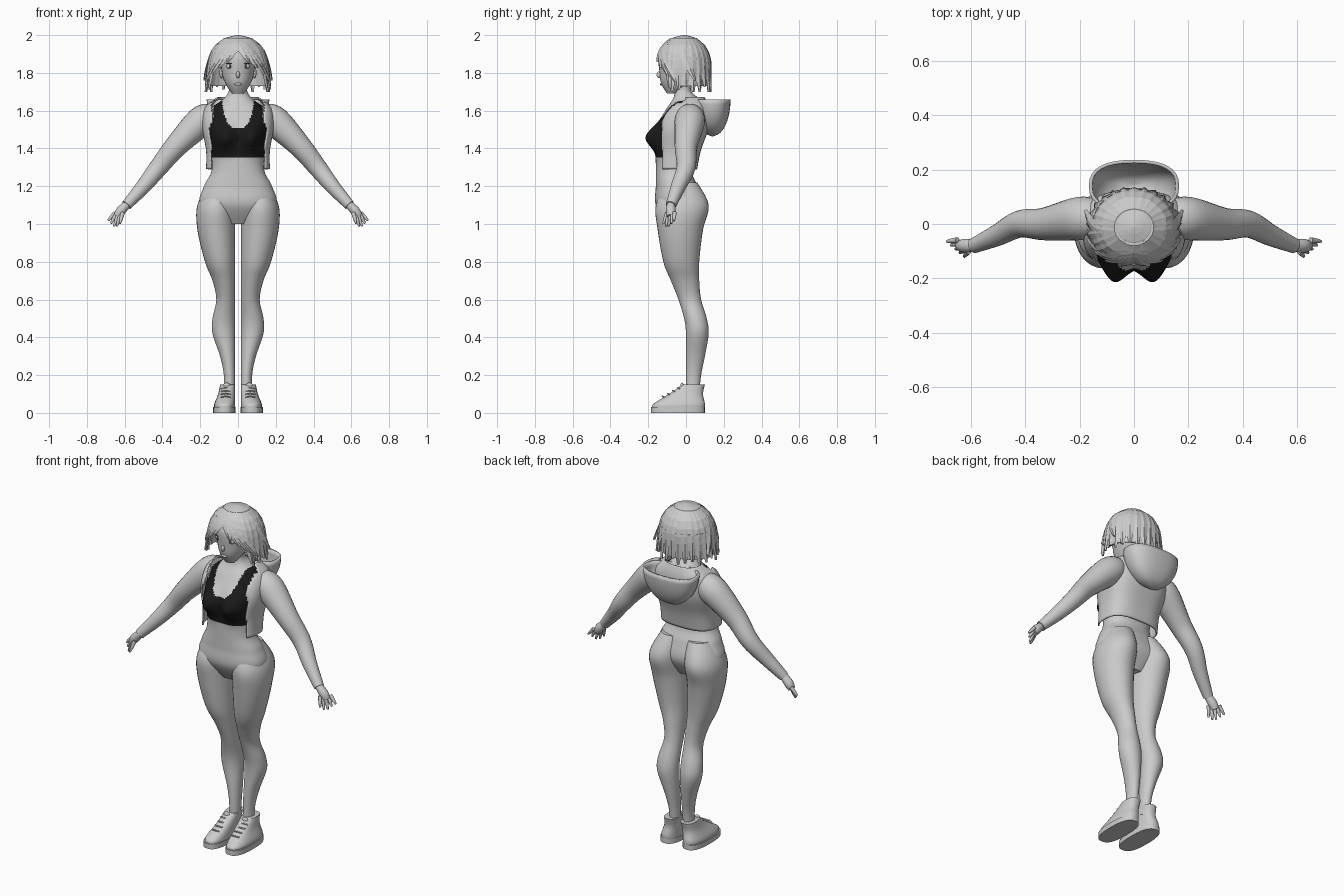
import bpy, bmesh, math
from mathutils import Vector

if "Cube" in bpy.data.objects:
    bpy.data.objects.remove(bpy.data.objects["Cube"], do_unlink=True)


def material(name, value):
    m = bpy.data.materials.new(name)
    m.use_nodes = True
    colour = (value, value, value, 1)
    m.diffuse_color = colour
    m.node_tree.nodes["Principled BSDF"].inputs["Base Color"].default_value = colour
    return m


GREY = material("light grey", .6)
BLACK = material("black", .01)
DARK = material("dark grey", .08)


def smooth_rows(rows, steps):
    """Catmull-Rom interpolation of rows of numbers."""
    out = []
    last = len(rows) - 1
    for i in range(last):
        quad = [rows[max(0, min(last, i + d))] for d in (-1, 0, 1, 2)]
        for j in range(steps):
            t = j / steps
            out.append([b + t / 2 * (c - a + t * (2 * a - 5 * b + 4 * c - d + t * (3 * (b - c) + d - a)))
                        for a, b, c, d in zip(*quad)])
    return out + [list(rows[last])]


def skin(name, rings, mat=GREY, capped=True, mirror=False, smooth=True):
    """Bridge rings of points into one mesh object."""
    bm = bmesh.new()
    loops = [[bm.verts.new(point) for point in ring] for ring in rings]
    for lower, upper in zip(loops, loops[1:]):
        for i in range(len(lower)):
            bm.faces.new((lower[i - 1], lower[i], upper[i], upper[i - 1]))
    if capped:
        bm.faces.new(loops[0][::-1])
        bm.faces.new(loops[-1])
    bmesh.ops.recalc_face_normals(bm, faces=bm.faces)
    mesh = bpy.data.meshes.new(name)
    bm.to_mesh(mesh)
    bm.free()
    ob = bpy.data.objects.new(name, mesh)
    bpy.context.collection.objects.link(ob)
    mesh.materials.append(mat)
    if smooth:
        bpy.ops.object.select_all(action="DESELECT")
        bpy.context.view_layer.objects.active = ob
        ob.select_set(True)
        bpy.ops.object.shade_smooth_by_angle(angle=math.radians(50))
    if mirror:
        ob.modifiers.new("mirror", "MIRROR")
    return ob


def loft(name, rows, x=0, beside=False, sides=32, steps=5, power=2, shape=None, **options):
    """Stack level rings given as z, half width, front y, back y; off-centre lofts are mirrored.
    With beside set, x is the inner edge instead of the centre."""
    def rounded(value):
        return math.copysign(abs(value) ** (2 / power), value)

    rings = []
    for z, half, front, back in smooth_rows(rows, steps):
        centre = x + half if beside else x
        ring = []
        for i in range(sides):
            a = math.tau * i / sides
            point = (centre + half * rounded(math.cos(a)),
                     (front + back) / 2 + (back - front) / 2 * rounded(math.sin(a)), z)
            ring.append(shape(*point) if shape else point)
        rings.append(ring)
    return skin(name, rings, mirror=x > 0, **options)


def tube(name, rows, sides=16):
    """Round mirrored limb through points given as x, y, z, radius."""
    rows = smooth_rows(rows, 5)
    rings = []
    for i, (x, y, z, radius) in enumerate(rows):
        along = Vector(rows[min(i + 1, len(rows) - 1)][:3]) - Vector(rows[max(i - 1, 0)][:3])
        u = along.cross(Vector((.1, 1, .2))).normalized()
        v = along.cross(u).normalized()
        angles = [math.tau * j / sides for j in range(sides)]
        rings.append([Vector((x, y, z)) + radius * (u * math.cos(a) + v * math.sin(a)) for a in angles])
    return skin(name, rings, mirror=True)


def ball(name, at, size, steps=3, **options):
    """Ellipsoid, mirrored when off centre."""
    x, y, z = at
    rows = []
    for degrees in range(-88, 89, 22):
        a = math.radians(degrees)
        depth = size[1] * math.cos(a)
        rows.append((z + size[2] * math.sin(a), size[0] * math.cos(a), y - depth, y + depth))
    return loft(name, rows, x=x, steps=steps, **options)


def trim(ob, rule):
    """Remove the faces whose centre meets the rule."""
    bm = bmesh.new()
    bm.from_mesh(ob.data)
    unwanted = [f for f in bm.faces if rule(*f.calc_center_median())]
    bmesh.ops.delete(bm, geom=unwanted, context="FACES")
    bm.to_mesh(ob.data)
    bm.free()


def thicken(ob, thickness):
    mod = ob.modifiers.new("thickness", "SOLIDIFY")
    mod.thickness = thickness
    mod.offset = 0


# Torso with chest form, and the dark top marked on it
def chest(x, y, z):
    if y < 0:
        y -= .06 * math.exp(-((abs(x) - .075) / .055) ** 2 - ((z - 1.455) / .065) ** 2)
    return x, y, z


torso_rows = [(1, .08, -.1, .03), (1.1, .2, -.16, .08), (1.2, .18, -.16, .06), (1.28, .14, -.16, .03),
              (1.38, .14, -.16, .05), (1.5, .16, -.16, .09), (1.6, .15, -.11, .09), (1.66, .08, -.07, .07),
              (1.7, .05, -.06, .03), (1.75, .05, -.06, .03)]
torso = loft("torso", torso_rows, sides=112, steps=12, power=2.3, shape=chest)
torso.data.materials.append(BLACK)
for face in torso.data.polygons:
    x, y, z = face.center
    neckline = 1.51 + .14 * (abs(x) / .085) ** 4
    if 1.35 < z < min(neckline, 1.65) and (z < 1.56 or abs(x) < .13):
        face.material_index = 1

# Legs
loft("leg", [(.1, .03, 0, .07), (.2, .03, 0, .08), (.3, .04, 0, .1), (.42, .06, 0, .12), (.5, .06, -.01, .11),
             (.6, .05, -.04, .08), (.7, .06, -.08, .07), (.8, .08, -.12, .07), (.97, .1, -.15, .09),
             (1.1, .1, -.16, .12), (1.22, .07, -.1, .06)], x=.015, beside=True)

# Sleeved arms and hands
tube("sleeve", [(.14, .02, 1.57, .07), (.2, .02, 1.54, .08), (.33, 0, 1.41, .06), (.42, 0, 1.3, .05),
                (.5, -.04, 1.2, .04), (.59, -.08, 1.1, .028)], sides=24)
tube("palm", [(.58, -.08, 1.11, .02), (.62, -.08, 1.07, .026), (.64, -.08, 1.04, .02)])
for i, finger in enumerate(("thumb", "index_finger", "middle_finger", "ring_finger", "little_finger")):
    base = Vector((.61 + .01 * i, -.1 + .01 * i, 1.06))
    tip = Vector((.625 + .016 * i, -.12 + .014 * i, .98 + .015 * abs(i - 1.5)))
    tube(finger, [(*base, .011), (*base.lerp(tip, .6), .009), (*tip, .005)], sides=8)

# Cropped open jacket and hanging hood
padded = [(z + .01, half + .025, front, back + .025) for z, half, front, back in torso_rows[3:8]]
jacket = loft("jacket", padded, sides=72, power=2.8, capped=False)
trim(jacket, lambda x, y, z: y < 0 and abs(x) < .138 or y < -.125)
thicken(jacket, .008)
hood = ball("hood", (0, .14, 1.66), (.16, .09, .19), power=2.5)
trim(hood, lambda x, y, z: z > 1.66)
thicken(hood, .012)

# Shoes: sole, upper, tongue and laces
loft("shoe_sole", [(0, .06, -.185, .1), (.03, .06, -.185, .1)], x=.013, beside=True, power=2.6)
loft("shoe_upper", [(.03, .056, -.18, .1), (.05, .055, -.17, .1), (.1, .045, -.09, .09), (.15, .04, -.02, .1)],
     x=.015, beside=True, power=2.5)
ball("shoe_tongue", (.06, -.02, .14), (.02, .01, .02))
for i in range(4):
    y, z = -.125 + .027 * i, .083 + .015 * i
    tube("shoe_lace", [(.04, y + .01, z, .004), (.065, y, z + .005, .004), (.09, y + .01, z, .004)], sides=6)

# Head and face
loft("head", [(1.69, .03, -.1, -.05), (1.74, .065, -.13, .03), (1.8, .085, -.14, .08),
              (1.9, .09, -.14, .1), (1.97, .04, -.06, .05)])
ball("nose", (0, -.14, 1.79), (.01, .016, .018))
ball("lips", (0, -.13, 1.74), (.02, .008, .007))
ball("ear", (.088, 0, 1.8), (.01, .02, .03))
ball("eye", (.042, -.12, 1.835), (.02, .014, .014))
ball("iris", (.042, -.13, 1.835), (.008, .006, .01), mat=DARK)
ball("eyelash", (.042, -.128, 1.85), (.022, .01, .003), mat=DARK)
ball("eyebrow", (.042, -.128, 1.875), (.025, .01, .004))


# Hair: faceted cap, curtain and tapering locks
def lock(name, start, end, bottom, flare=.1, width=.028, lift=0):
    """Flat strand over the head from one bearing to another, ending at a height."""
    rings = []
    for i in range(8):
        t = i / 7
        a = math.radians(start + (end - start) * t)
        z = 1.985 + (bottom - 1.985) * t
        reach = math.sqrt(1 - max(0, (z - 1.84) / .16) ** 2) + .02 + lift * t
        reach += flare * abs(math.cos(a)) * max(0, (1.87 - z) / .13)
        out = Vector((math.cos(a), math.sin(a), 0))
        point = Vector((.15 * reach * out.x, -.012 + .138 * reach * out.y, z))
        side = Vector((-out.y, out.x, 0)) * width * (1 - .75 * t ** 3)
        ridge = out * .007
        rings.append([point + side, point + ridge, point - side, point - ridge])
    skin(name, rings, smooth=False)


cap = ball("hair_cap", (0, -.01, 1.85), (.15, .14, .15), steps=2, sides=20, smooth=False)
trim(cap, lambda x, y, z: z < 1.85 or z < 1.9 and y < -.07)
curtain = loft("hair_curtain", [(1.73, .16, -.13, .12), (1.88, .15, -.14, .125)],
               sides=28, steps=2, capped=False, smooth=False)
trim(curtain, lambda x, y, z: y < -.045)
thicken(curtain, .008)
for i in range(17):
    bearing = -24 + 14.25 * i
    lock("back_lock", bearing, bearing, 1.7 + .012 * (i % 3))
for side in (-1, 1):
    for i in range(4):
        lock("fringe_lock", -90 + side * 4 * i, -90 + side * (20 + 18 * i), 1.86 - .035 * i, width=.03, lift=.06)
    lock("cheek_lock", -90 + side * 50, -90 + side * 62, 1.72, lift=.03)
    lock("flyaway_lock", -90 + side * 80, -90 + side * 110, 1.76, flare=.26, lift=.03)
